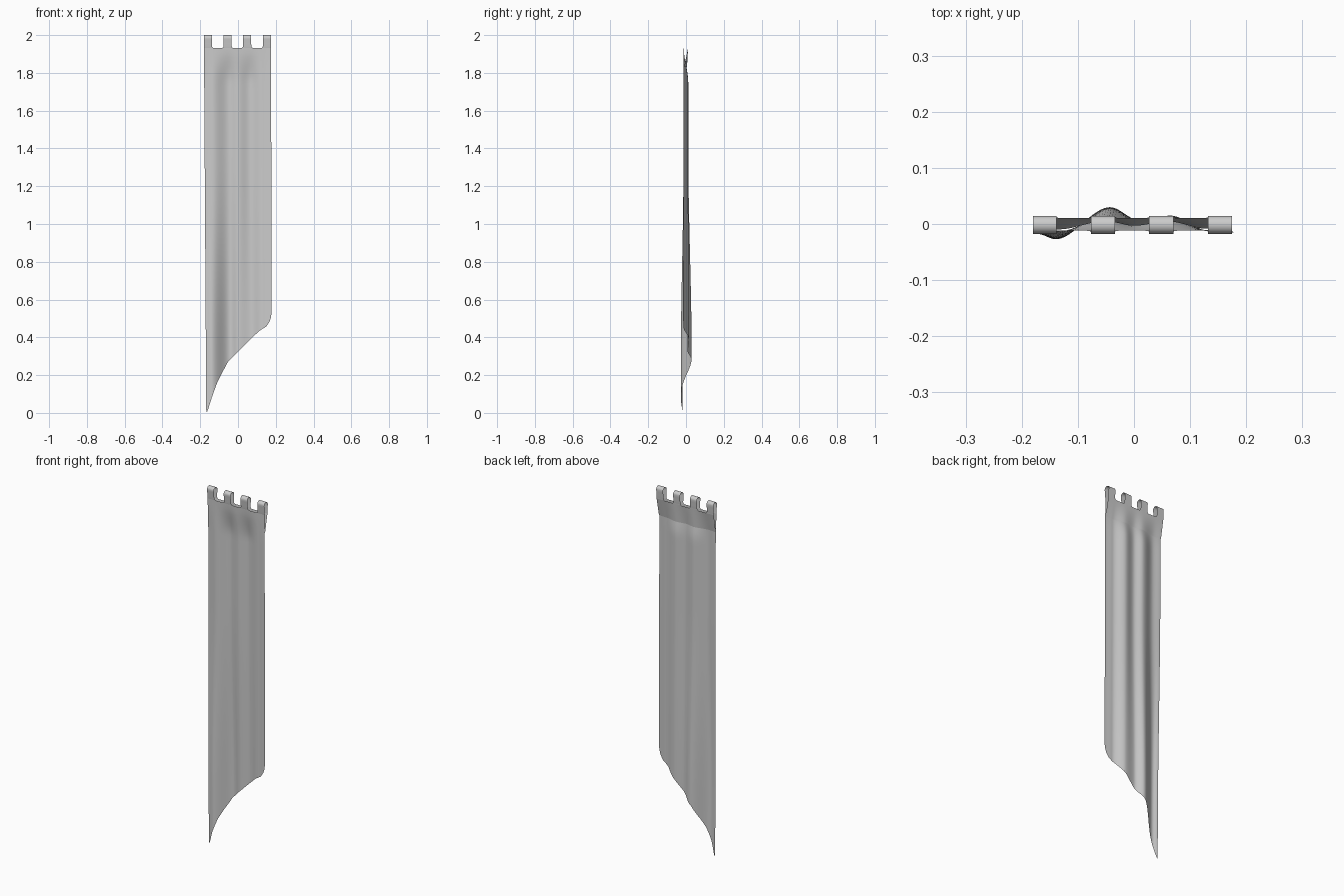
import bpy, bmesh, math

cube = bpy.data.objects.get("Cube")
if cube:
    bpy.data.objects.remove(cube)

mat = bpy.data.materials.new("grey cloth")
mat.use_nodes = True
GREY = (0.6, 0.6, 0.6, 1)
mat.diffuse_color = GREY
mat.node_tree.nodes["Principled BSDF"].inputs["Base Color"].default_value = GREY

LEFT, RIGHT = -0.18, 0.175
SHOULDER, TOP, HEM = 1.932, 2.0, 1.83
TABS = [(-0.18, -0.138), (-0.077, -0.034), (0.027, 0.07), (0.132, 0.175)]


def along(points, x, smooth=True):
    """Value at x of a list of (position, value) points."""
    if x <= points[0][0]:
        return points[0][1]
    for (x0, a), (x1, b) in zip(points, points[1:]):
        if x <= x1:
            t = (x - x0) / (x1 - x0)
            if smooth:
                t = t * t * (3 - 2 * t)
            return a + (b - a) * t
    return points[-1][1]


# Ragged lower edge, and the folds at mid height and at the bottom
LOWER_EDGE = [(-.18, 0), (-.172, .012), (-.15, .08), (-.122, .155), (-.1, .2),
              (-.06, .272), (0, .33), (.06, .39), (.11, .435), (.147, .458),
              (.168, .49), (.175, .53)]
MID_FOLDS = [(-.18, -.008), (-.135, -.013), (-.05, .012), (0, -.002),
             (.06, .011), (.13, -.011), (.175, -.014)]
LOW_FOLDS = [(-.18, -.018), (-.15, -.027), (-.05, .03), (0, .008),
             (.06, .015), (.13, -.012), (.175, -.015)]


def cloth_y(x, z):
    return along([(0.3, along(LOW_FOLDS, x)), (1.4, along(MID_FOLDS, x)),
                  (1.75, along(MID_FOLDS, x)), (SHOULDER, -0.012)], z)


def sheet(name, rows, cols, place):
    """Grid surface; place(u, v) gives each point."""
    bm = bmesh.new()
    grid = [[bm.verts.new(place(c / cols, r / rows)) for c in range(cols + 1)]
            for r in range(rows + 1)]
    for r in range(rows):
        for c in range(cols):
            bm.faces.new((grid[r][c], grid[r + 1][c],
                          grid[r + 1][c + 1], grid[r][c + 1]))
    mesh = bpy.data.meshes.new(name)
    bm.to_mesh(mesh)
    bm.free()
    mesh.materials.append(mat)
    mesh.polygons.foreach_set("use_smooth", [True] * len(mesh.polygons))
    obj = bpy.data.objects.new(name, mesh)
    bpy.context.collection.objects.link(obj)
    return obj


def banner(u, v):
    x = LEFT + (RIGHT - LEFT) * u
    z = SHOULDER + (along(LOWER_EDGE, x, False) - SHOULDER) * v
    y = cloth_y(x, z)
    # side edges drift slightly to the right towards the bottom
    drift = (SHOULDER - z) / SHOULDER * (0.012 - 0.008 * u)
    return (x + drift, y, z)


def hem(u, v):
    # folded-over strip at the back, closing onto the cloth at its lower edge
    x = LEFT + (RIGHT - LEFT) * u
    z = SHOULDER + (HEM - SHOULDER) * v
    low = cloth_y(x, HEM) + 0.003
    return (x, 0.011 + (low - 0.011) * v, z)


sheet("banner_cloth", 64, 72, banner)
sheet("back_hem", 6, 72, hem)

# Hanging tabs looped from the front of the cloth to the hem
LOOP = [(-.012, SHOULDER), (-.0125, SHOULDER + .003), (-.013, SHOULDER + .007),
        (-.0145, 1.955), (-.0165, 1.975)]
for k in range(9):
    a = math.pi * (1 - k / 8)
    LOOP.append((-0.0015 + 0.016 * math.cos(a), 1.984 + 0.016 * math.sin(a)))
LOOP += [(.0135, 1.972), (.0125, 1.955), (.0115, SHOULDER + .007),
         (.011, SHOULDER + .003), (.011, SHOULDER)]

for i, (x0, x1) in enumerate(TABS):
    def tab(u, v, x0=x0, x1=x1):
        y, z = LOOP[round(v * (len(LOOP) - 1))]
        flare = 0.007 * max(0, 1 - (z - SHOULDER) / 0.01) ** 2
        a, b = max(LEFT, x0 - flare), min(RIGHT, x1 + flare)
        return (a + (b - a) * u, y, z)
    sheet(f"hanging_tab_{i + 1}", len(LOOP) - 1, 4, tab)
